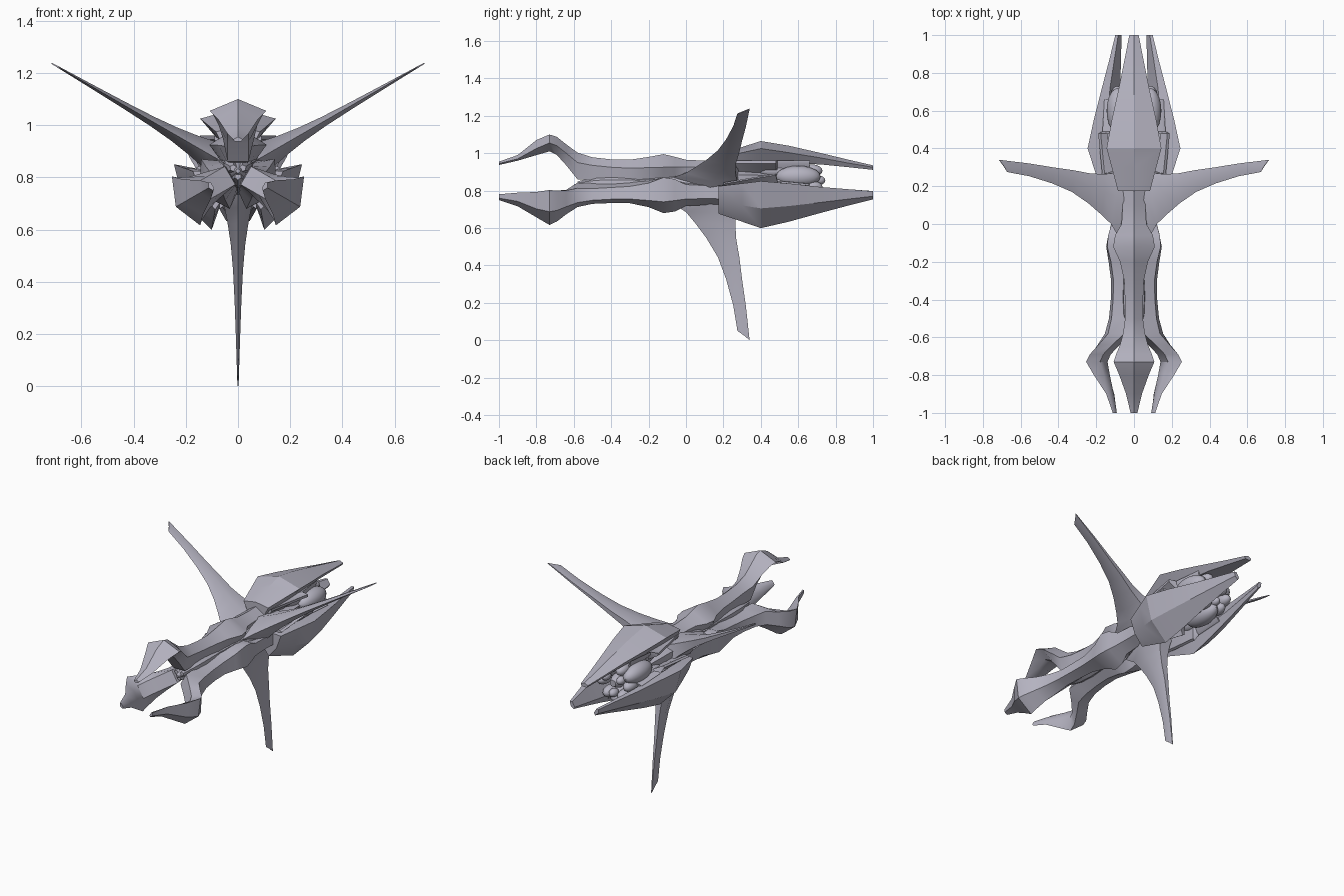
import bpy, bmesh, math
from mathutils import Vector, Matrix

if "Cube" in bpy.data.objects:
    bpy.data.objects.remove(bpy.data.objects["Cube"])

AXIS_Z = 0.825
hull = bpy.data.materials.new("lavender_grey_hull")
hull.use_nodes = True
hull.diffuse_color = (0.46, 0.45, 0.53, 1)
hull.node_tree.nodes["Principled BSDF"].inputs["Base Color"].default_value = hull.diffuse_color


def finish(bm, name, turn=0.0, smooth=35):
    """Spin a part about the long axis, lift it into place and shade it."""
    bmesh.ops.recalc_face_normals(bm, faces=bm.faces)
    bm.transform(Matrix.Translation((0, 0, AXIS_Z)) @ Matrix.Rotation(math.radians(turn), 4, 'Y'))
    mesh = bpy.data.meshes.new(name)
    bm.to_mesh(mesh)
    bm.free()
    mesh.materials.append(hull)
    ob = bpy.data.objects.new(name, mesh)
    bpy.context.collection.objects.link(ob)
    bpy.ops.object.select_all(action='DESELECT')
    ob.select_set(True)
    bpy.context.view_layer.objects.active = ob
    bpy.ops.object.shade_smooth_by_angle(angle=math.radians(smooth))


def loft(rings):
    bm = bmesh.new()
    loops = [[bm.verts.new(p) for p in ring] for ring in rings]
    n = len(loops[0])
    for a, b in zip(loops, loops[1:]):
        for i in range(n):
            j = (i + 1) % n
            bm.faces.new((a[i], a[j], b[j], b[i]))
    bm.faces.new(loops[0])
    bm.faces.new(loops[-1])
    return bm


def plate(sections):
    """Ridged armour: y, ridge height, corner half width, corner height, keel half width, keel height."""
    return loft([[(0, y, top), (w, y, h), (kw, y, kh), (-kw, y, kh), (-w, y, h)]
                 for y, top, w, h, kw, kh in sections])


def lathe(profile, sides=24):
    return loft([[(r * math.cos(math.tau * i / sides), y, r * math.sin(math.tau * i / sides))
                  for i in range(sides)] for y, r in profile])


def pods(items):
    bm = bmesh.new()
    for pos, size in items:
        bmesh.ops.create_uvsphere(bm, u_segments=20, v_segments=12, radius=1,
                                  matrix=Matrix.Translation(pos) @ Matrix.Diagonal((*size, 1)))
    return bm


PRONG = [(-1, .13, .018, .12, .012, .112), (-.9, .165, .042, .145, .02, .135),
         (-.8, .245, .078, .2, .03, .165), (-.73, .275, .108, .23, .04, .185),
         (-.69, .262, .095, .215, .04, .165), (-.64, .222, .074, .175, .04, .11),
         (-.58, .178, .058, .125, .04, .035), (-.5, .153, .047, .11, .035, .03),
         (-.4, .142, .048, .1, .035, .03), (-.3, .14, .052, .095, .04, .03),
         (-.2, .155, .074, .098, .05, .03), (-.12, .17, .11, .1, .06, .03),
         (-.06, .156, .1, .1, .06, .03), (0, .14, .066, .1, .05, .03),
         (.1, .135, .06, .1, .05, .03), (.26, .14, .06, .1, .05, .03)]
SHELL = [(.175, .165, .085, .15, .06, .1), (.3, .208, .118, .178, .072, .115),
         (.4, .24, .145, .2, .08, .125), (.55, .215, .118, .178, .07, .122),
         (.72, .176, .08, .15, .055, .115), (.87, .14, .05, .122, .035, .1),
         (1, .11, .025, .1, .018, .086)]
# fin: reach, leading y, trailing y, half thickness
FIN = [(.04, -.1, .3, .08), (.1, -.06, .28, .065), (.14, 0, .27, .052), (.2, .05, .264, .04),
       (.28, .11, .268, .028), (.38, .17, .285, .019), (.5, .215, .3, .013),
       (.64, .253, .32, .008), (.8, .275, .34, .003)]
# side strake: y, half width, reach, thickness
STRAKE = [(-.58, .012, .035), (-.48, .035, .06), (-.38, .035, .065), (-.25, .03, .06),
          (-.1, .045, .085), (.05, .06, .11), (.2, .05, .12), (.38, .035, .115), (.5, .012, .1)]

# Spine running the length of the hull
finish(lathe([(-.6, .008), (-.52, .035), (-.42, .055), (-.25, .055), (-.1, .085),
              (.1, .105), (.3, .1), (.42, .065), (.68, .04), (.72, .02)]), "spine")

# Three prongs with rear shells, and three fins and engine groups between them
for k, side in enumerate(("upper", "left_lower", "right_lower")):
    turn = 120 * k
    finish(plate(PRONG), side + "_prong", turn)
    finish(plate(SHELL), side + "_rear_shell", turn, 25)
    for s, label in ((1, "a"), (-1, "b")):
        # Thin blade tucked beneath each edge of the shell
        blade = loft([[(s * .07, y, .12), (s * (.07 + w), y, .135), (s * (.07 + w), y, .12),
                       (s * .06, y, .07)]
                      for y, w in ((.2, .02), (.35, .05), (.48, .075), (.49, .03), (.66, .01))])
        finish(blade, side + "_under_blade_" + label, turn)

for k, side in enumerate(("left", "lower", "right")):
    turn = 60 + 120 * k
    fin = loft([[(0, lead, r + (0 if r < .7 else -.025)), (t, lead * .45 + trail * .55, r),
                 (t * .7, trail, r + (0 if r < .7 else .025)),
                 (-t * .7, trail, r + (0 if r < .7 else .025)),
                 (-t, lead * .45 + trail * .55, r)] for r, lead, trail, t in FIN])
    finish(fin, side + "_fin", turn)
    strake = loft([[(0, y, r), (w, y, r * .75), (w * .8, y, .01), (-w * .8, y, .01),
                    (-w, y, r * .75)] for y, w, r in STRAKE])
    finish(strake, side + "_strake", turn)
    finish(pods([(Vector((0, .6, .1)), (.058, .12, .058)),
                 (Vector((.05, .67, .075)), (.035, .06, .035)),
                 (Vector((-.05, .67, .075)), (.035, .06, .035)),
                 (Vector((.05, .48, .08)), (.04, .1, .04)),
                 (Vector((-.05, .48, .08)), (.04, .1, .04)),
                 (Vector((0, .71, .06)), (.025, .035, .025))]), side + "_engine_pods", turn)
